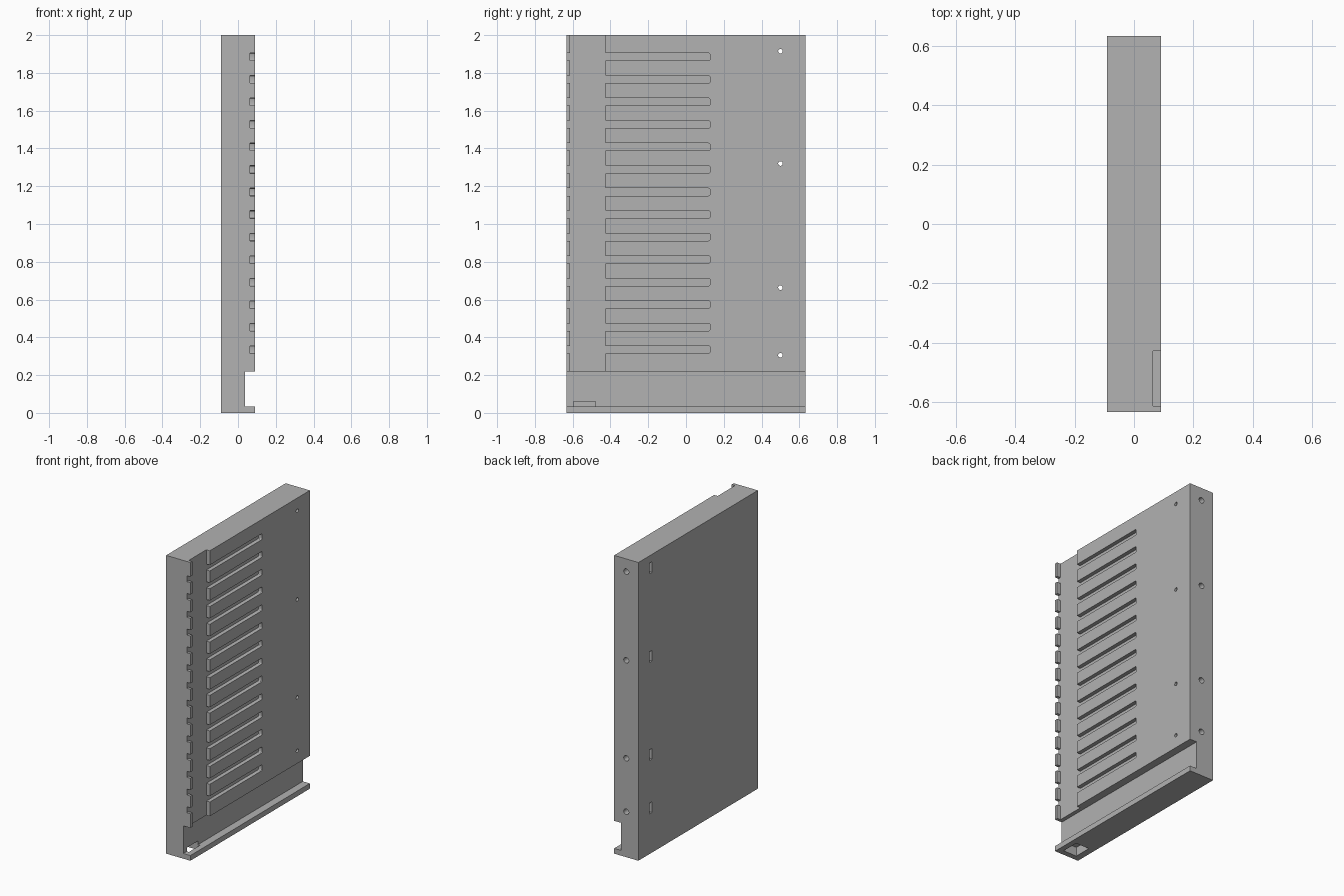
import bpy, bmesh, math
from mathutils import Matrix, Vector

if "Cube" in bpy.data.objects:
    bpy.data.objects.remove(bpy.data.objects["Cube"], do_unlink=True)

HX, HY, TOP = 0.09, 0.633, 2.0
GROOVE_X = 0.064          # floor of the shallow grooves
HOLE_Y = 0.5
HOLE_Z = (0.305, 0.663, 1.32, 1.915)

grey = bpy.data.materials.new("plain grey")
grey.use_nodes = True
grey.diffuse_color = (0.445, 0.445, 0.445, 1)
grey.node_tree.nodes["Principled BSDF"].inputs["Base Color"].default_value = grey.diffuse_color


def make_object(name, bm):
    bmesh.ops.recalc_face_normals(bm, faces=bm.faces)
    mesh = bpy.data.meshes.new(name)
    bm.to_mesh(mesh)
    bm.free()
    mesh.materials.append(grey)
    obj = bpy.data.objects.new(name, mesh)
    bpy.context.collection.objects.link(obj)
    return obj


def add_box(bm, x, y, z):
    lo, hi = Vector((x[0], y[0], z[0])), Vector((x[1], y[1], z[1]))
    mat = Matrix.Translation((lo + hi) / 2) @ Matrix.Diagonal((*(hi - lo), 1))
    return bmesh.ops.create_cube(bm, size=1, matrix=mat)["verts"]


def add_cylinder(bm, centre, axis, radius, length):
    turn = Vector((0, 0, 1)).rotation_difference(Vector(axis)).to_matrix().to_4x4()
    bmesh.ops.create_cone(bm, cap_ends=True, segments=24, radius1=radius, radius2=radius,
                          depth=length, matrix=Matrix.Translation(centre) @ turn)


# Panel body: side profile with the wide foot notch, extruded front to back
profile = [(-HX, 0), (HX, 0), (HX, 0.035), (0.038, 0.035),
           (0.038, 0.22), (HX, 0.22), (HX, TOP), (-HX, TOP)]
bm = bmesh.new()
face = bm.faces.new([bm.verts.new((x, -HY, z)) for x, z in profile])
ext = bmesh.ops.extrude_face_region(bm, geom=[face])["geom"]
bmesh.ops.translate(bm, vec=(0, 2 * HY, 0),
                    verts=[v for v in ext if isinstance(v, bmesh.types.BMVert)])
panel = make_object("slotted_panel", bm)


def cut(bm):
    """Subtract the closed mesh from the panel."""
    cutter = make_object("cutter", bm)
    cutter.hide_render = True
    mod = panel.modifiers.new("cut", 'BOOLEAN')
    mod.operation = 'DIFFERENCE'
    mod.solver = 'EXACT'
    mod.object = cutter
    bpy.context.view_layer.objects.active = panel
    bpy.ops.object.modifier_apply(modifier=mod.name)
    bpy.data.objects.remove(cutter, do_unlink=True)


# Vertical channel behind the front rim
bm = bmesh.new()
add_box(bm, (GROOVE_X, 0.2), (-0.613, -0.427), (0.15, TOP + 0.1))
cut(bm)

# Row of horizontal slots, open at the front, softened at the closed end
bm = bmesh.new()
for i in range(14):
    z = 0.335 + i * 0.1192
    verts = add_box(bm, (GROOVE_X, 0.2), (-0.8, 0.127), (z - 0.02, z + 0.02))
    ends = [e for e in bm.edges if all(v in verts and v.co.y > 0 for v in e.verts)
            and abs(e.verts[0].co.x - e.verts[1].co.x) > 0.01]
    bmesh.ops.bevel(bm, geom=ends, offset=0.008, segments=3, profile=0.5, affect='EDGES')
cut(bm)

# Nut slots in the plain side
bm = bmesh.new()
for z in HOLE_Z:
    add_box(bm, (-0.2, 0.035), (HOLE_Y - 0.013, HOLE_Y + 0.013), (z - 0.036, z + 0.036))
cut(bm)

# Small holes through to the slotted side
bm = bmesh.new()
for z in HOLE_Z:
    add_cylinder(bm, (0.1, HOLE_Y, z), (1, 0, 0), 0.012, 0.2)
cut(bm)

# Screw holes in the back edge
bm = bmesh.new()
for z in HOLE_Z:
    add_cylinder(bm, (0, 0.6, z), (0, 1, 0), 0.019, 0.24)
cut(bm)

# Pocket under the front of the foot
bm = bmesh.new()
add_box(bm, (-0.046, 0.053), (-0.596, -0.479), (-0.1, 0.06))
cut(bm)

panel.select_set(True)
bpy.context.view_layer.objects.active = panel
bpy.ops.object.shade_smooth_by_angle(angle=math.radians(20))
